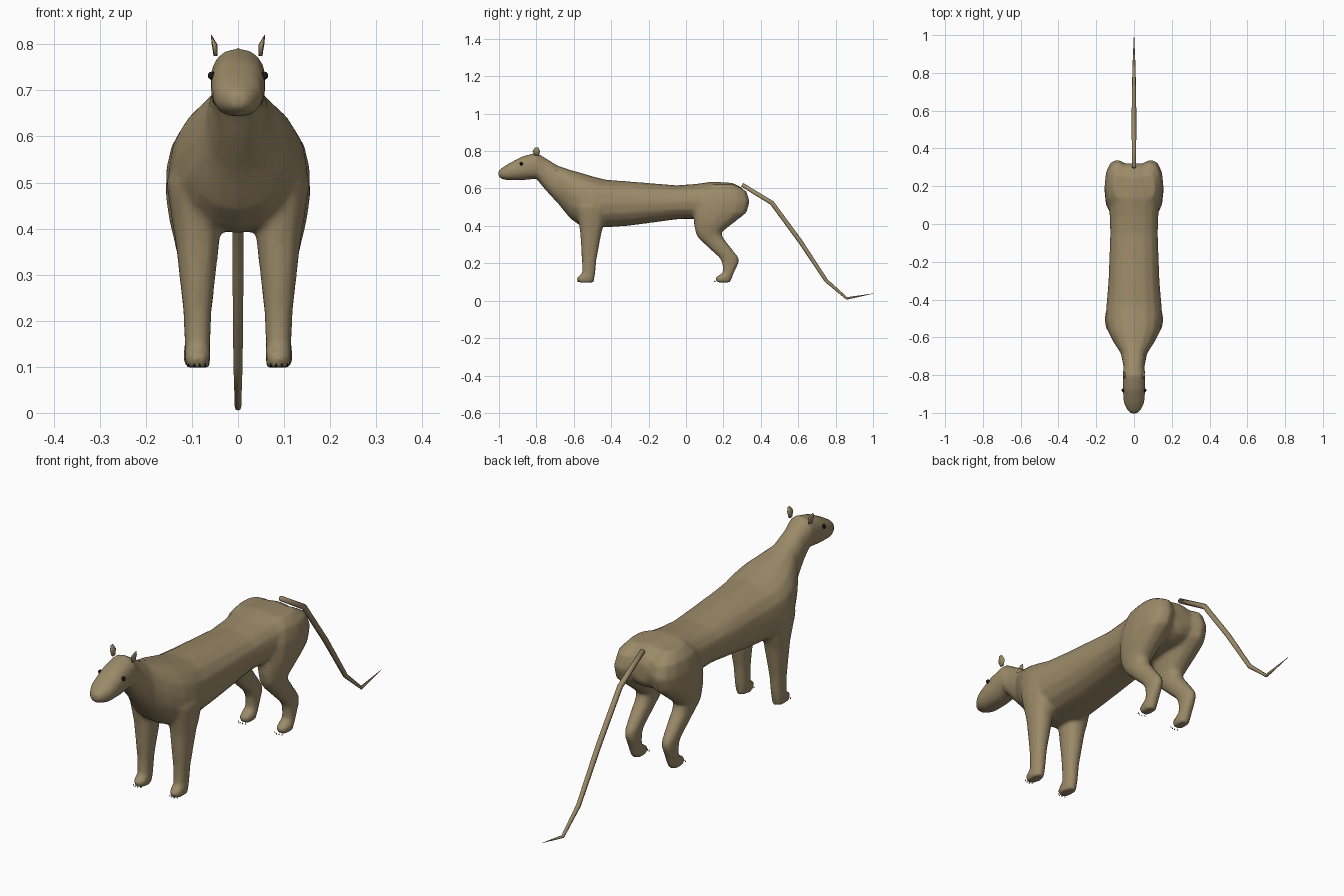
import bpy, bmesh, math
from mathutils import Vector

if "Cube" in bpy.data.objects:
    bpy.data.objects.remove(bpy.data.objects["Cube"])


def material(name, rgb):
    m = bpy.data.materials.new(name)
    m.diffuse_color = (*rgb, 1)
    m.use_nodes = True
    m.node_tree.nodes["Principled BSDF"].inputs["Base Color"].default_value = m.diffuse_color
    return m


FUR = material("tan fur", (0.33, 0.255, 0.14))
BLACK = material("black", (0.008, 0.008, 0.008))


def spow(v, e):
    return math.copysign(abs(v) ** e, v)


def ring(center, u, v, n, e=0.88):
    """Rounded cross-section spanned by half axes u and v."""
    return [center + u * spow(math.cos(2 * math.pi * i / n), e)
            + v * spow(math.sin(2 * math.pi * i / n), e) for i in range(n)]


def loft(bm, rings):
    loops = [[bm.verts.new(p) for p in r] for r in rings]
    n = len(loops[0])
    for a, b in zip(loops, loops[1:]):
        for i in range(n):
            bm.faces.new((a[i], a[(i + 1) % n], b[(i + 1) % n], b[i]))
    bm.faces.new(loops[0])
    bm.faces.new(loops[-1])


def limb(bm, rows, side, n=12):
    """Loft upward sections: (z, y front, y back, x centre, x half width)."""
    loft(bm, [ring(Vector((side * xc, (a + b) / 2, z)), Vector((xh, 0, 0)),
                   Vector((0, (b - a) / 2, 0)), n) for z, a, b, xc, xh in rows])


def finish(bm, name, mat, smooth=True):
    bmesh.ops.recalc_face_normals(bm, faces=bm.faces)
    me = bpy.data.meshes.new(name)
    bm.to_mesh(me)
    bm.free()
    me.materials.append(mat)
    for p in me.polygons:
        p.use_smooth = smooth
    ob = bpy.data.objects.new(name, me)
    bpy.context.collection.objects.link(ob)
    return ob


# Head, neck and trunk: (y, top z, bottom z, half width)
TRUNK = [(-1.003, .695, .662, .018), (-.985, .71, .65, .036), (-.95, .732, .643, .054),
         (-.88, .77, .643, .06), (-.80, .793, .652, .06), (-.755, .765, .595, .056),
         (-.685, .722, .52, .07), (-.62, .70, .44, .112), (-.565, .685, .40, .14),
         (-.50, .665, .39, .151), (-.43, .647, .392, .146), (-.31, .638, .40, .136),
         (-.05, .617, .435, .126), (.05, .624, .435, .13), (.14, .637, .43, .138),
         (.25, .63, .44, .11), (.30, .605, .46, .08), (.32, .57, .49, .045)]
FRONT_LEG = [(.61, -.54, -.45, .09, .035), (.50, -.59, -.42, .10, .056),
             (.40, -.572, -.44, .09, .051), (.37, -.567, -.45, .088, .048),
             (.22, -.557, -.478, .088, .031), (.145, -.556, -.485, .088, .028),
             (.122, -.588, -.488, .088, .029), (.098, -.578, -.492, .088, .026)]
HIND_LEG = [(.622, .13, .26, .075, .035), (.585, .08, .325, .083, .06),
            (.53, .05, .343, .088, .068), (.47, .04, .325, .09, .067),
            (.42, .04, .26, .09, .06), (.365, .05, .19, .09, .047),
            (.335, .065, .20, .09, .04), (.23, .178, .282, .09, .029),
            (.20, .193, .282, .09, .027), (.15, .198, .257, .09, .027),
            (.122, .152, .247, .09, .029), (.098, .165, .236, .09, .026)]

bm = bmesh.new()
loft(bm, [ring(Vector((0, y, (t + b) / 2)), Vector((w, 0, 0)),
               Vector((0, 0, (t - b) / 2)), 16) for y, t, b, w in TRUNK])
for s in (-1, 1):
    limb(bm, FRONT_LEG, s)
    limb(bm, HIND_LEG, s)
body = finish(bm, "body", FUR)

# Fuse trunk and legs into one smooth skin
rm = body.modifiers.new("fuse", 'REMESH')
rm.mode = 'VOXEL'
rm.voxel_size = 0.009
rm.use_smooth_shade = True
sm = body.modifiers.new("soften", 'SMOOTH')
sm.factor, sm.iterations = 0.5, 6
dec = body.modifiers.new("simplify", 'DECIMATE')
dec.ratio = 0.25

# Tail: bent tapering tube (y, z, radius)
TAIL = [(.30, .62, .011), (.46, .522, .012), (.61, .318, .012), (.75, .107, .010),
        (.86, .012, .007), (1.0, .038, .0008)]
bm = bmesh.new()
pts = [Vector((0, y, z)) for y, z, r in TAIL]
rings = []
for i, p in enumerate(pts):
    d = (pts[min(i + 1, len(pts) - 1)] - pts[max(i - 1, 0)]).normalized()
    up = Vector((1, 0, 0)).cross(d)
    r = TAIL[i][2]
    rings.append(ring(p, Vector((r, 0, 0)), up * r, 8, 1))
loft(bm, rings)
finish(bm, "tail", FUR)

# Ears, eyes and claws on both sides
EAR = [(.775, -.81, -.787, .049, .004), (.80, -.82, -.78, .051, .006),
       (.82, -.806, -.79, .058, .001)]
for s, label in ((-1, "left"), (1, "right")):
    bm = bmesh.new()
    limb(bm, EAR, s, 8)
    finish(bm, label + "_ear", FUR)

    bm = bmesh.new()
    bmesh.ops.create_uvsphere(bm, u_segments=10, v_segments=6, radius=0.009)
    bmesh.ops.translate(bm, verts=bm.verts, vec=(s * .057, -.88, .732))
    finish(bm, label + "_eye", BLACK)

    bm = bmesh.new()
    for toe_y in (-.584, .148):
        for k in range(4):
            off = abs(k - 1.5) * .005
            c = bmesh.ops.create_cone(bm, segments=5, radius1=.0025, radius2=.0005, depth=.007)
            bmesh.ops.translate(bm, verts=c["verts"],
                                vec=(s * .089 + (k - 1.5) * .012, toe_y + off, .104))
    finish(bm, label + "_claws", BLACK)
